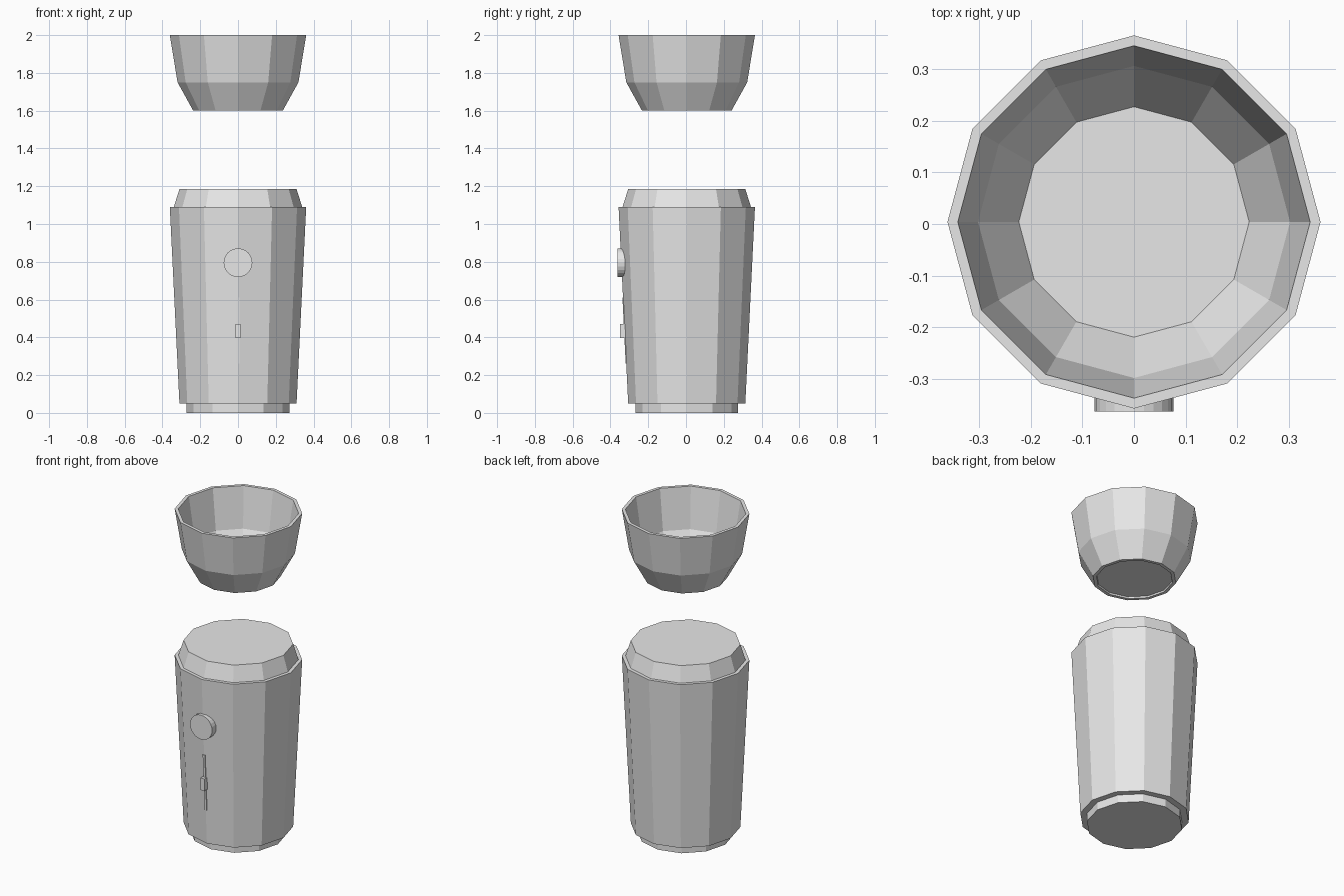
import bpy, bmesh, math
from mathutils import Matrix

cube = bpy.data.objects.get("Cube")
if cube:
    bpy.data.objects.remove(cube, do_unlink=True)

SIDES = 12
CENTRE_Y = 0.004

grey = bpy.data.materials.new("plain grey")
grey.use_nodes = True
grey.diffuse_color = (0.8, 0.8, 0.8, 1)
grey.node_tree.nodes["Principled BSDF"].inputs["Base Color"].default_value = (0.8, 0.8, 0.8, 1)


def add_object(name, bm):
    bmesh.ops.recalc_face_normals(bm, faces=bm.faces)
    mesh = bpy.data.meshes.new(name)
    bm.to_mesh(mesh)
    bm.free()
    mesh.materials.append(grey)
    obj = bpy.data.objects.new(name, mesh)
    bpy.context.collection.objects.link(obj)
    return obj


def lathe(name, profile):
    """Spin (radius, height) points into a faceted solid with capped ends."""
    bm = bmesh.new()
    rings = []
    for r, z in profile:
        angles = [math.tau * i / SIDES for i in range(SIDES)]
        rings.append([bm.verts.new((r * math.cos(a), r * math.sin(a) + CENTRE_Y, z))
                      for a in angles])
    for low, high in zip(rings, rings[1:]):
        for i in range(SIDES):
            j = (i + 1) % SIDES
            bm.faces.new((low[i], low[j], high[j], high[i]))
    bm.faces.new(rings[0])
    bm.faces.new(rings[-1])
    return add_object(name, bm)


def box(name, size, location, tilt=0):
    bm = bmesh.new()
    bmesh.ops.create_cube(bm, size=1, matrix=Matrix.Diagonal((*size, 1)))
    obj = add_object(name, bm)
    obj.location = location
    obj.rotation_euler.x = tilt
    return obj


# Container body
lathe("foot", [(0.272, 0), (0.272, 0.06)])
lathe("body_shell", [(0.31, 0.05), (0.361, 1.09)])
lathe("inner_collar", [(0.34, 1.08), (0.34, 1.09), (0.31, 1.185)])

# Raised cup with a hollow inside and a shallow recess underneath
lathe("cup", [(0.215, 1.61), (0.217, 1.60), (0.237, 1.60), (0.32, 1.75), (0.361, 2.0),
              (0.341, 2.0), (0.302, 1.75), (0.223, 1.62)])

# Round button on the front
bm = bmesh.new()
bmesh.ops.create_cone(bm, cap_ends=True, segments=24, radius1=0.076, radius2=0.076, depth=0.05,
                      matrix=Matrix.Rotation(math.pi / 2, 4, "X"))
button = add_object("button", bm)
button.location = (0, -0.338, 0.795)

# Slider track following the wall, with its knob
slope = math.atan((0.361 - 0.31) / 1.04)
box("slider_track", (0.015, 0.01, 0.35), (0, -0.323, 0.437), slope)
box("slider_knob", (0.027, 0.04, 0.075), (0, -0.33, 0.434))
